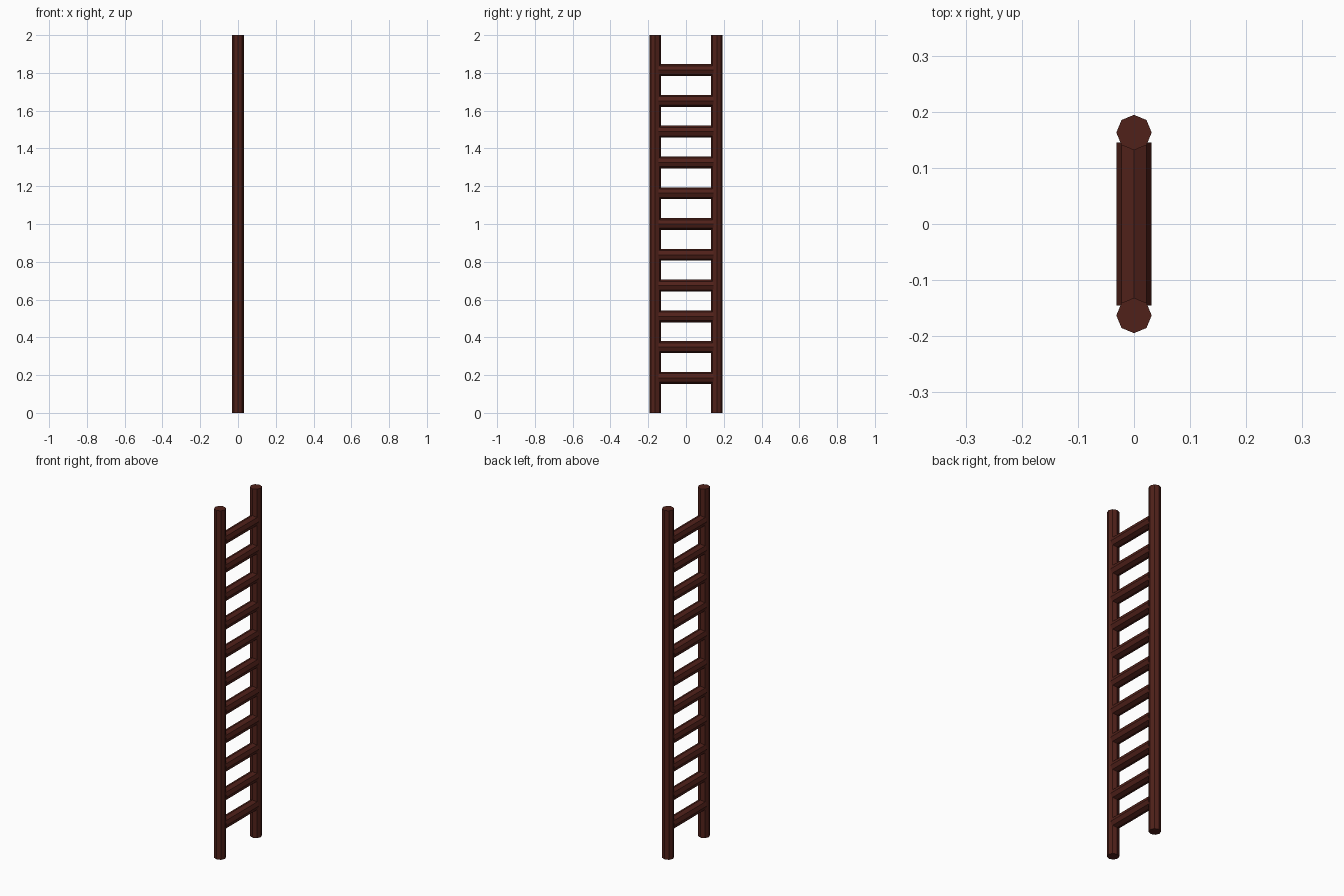
import bpy
from math import radians

if "Cube" in bpy.data.objects:
    bpy.data.objects.remove(bpy.data.objects["Cube"])

RADIUS = 0.0315
POLE_Y = 0.163
RUNG_COUNT = 11
RUNG_LOW, RUNG_HIGH = 0.185, 1.815

wood = bpy.data.materials.new("dark_wood")
wood.diffuse_color = (0.08, 0.015, 0.01, 1)
wood.use_nodes = True
wood.node_tree.nodes["Principled BSDF"].inputs["Base Color"].default_value = wood.diffuse_color


def rod(name, length, location, rotation=(0, 0, 0)):
    """Eight-sided wooden rod with flat faces."""
    bpy.ops.mesh.primitive_cylinder_add(
        vertices=8, radius=RADIUS, depth=length,
        location=location, rotation=rotation)
    obj = bpy.context.object
    obj.name = name
    obj.data.materials.append(wood)
    return obj


# Two upright side rails
for side, name in ((-1, "front_rail"), (1, "back_rail")):
    rod(name, 2.0, (0, side * POLE_Y, 1.0))

# Evenly spaced rungs, ends set into the rails
step = (RUNG_HIGH - RUNG_LOW) / (RUNG_COUNT - 1)
for i in range(RUNG_COUNT):
    rod(f"rung_{i + 1}", 0.291, (0, 0, RUNG_LOW + i * step), (radians(90), 0, 0))
